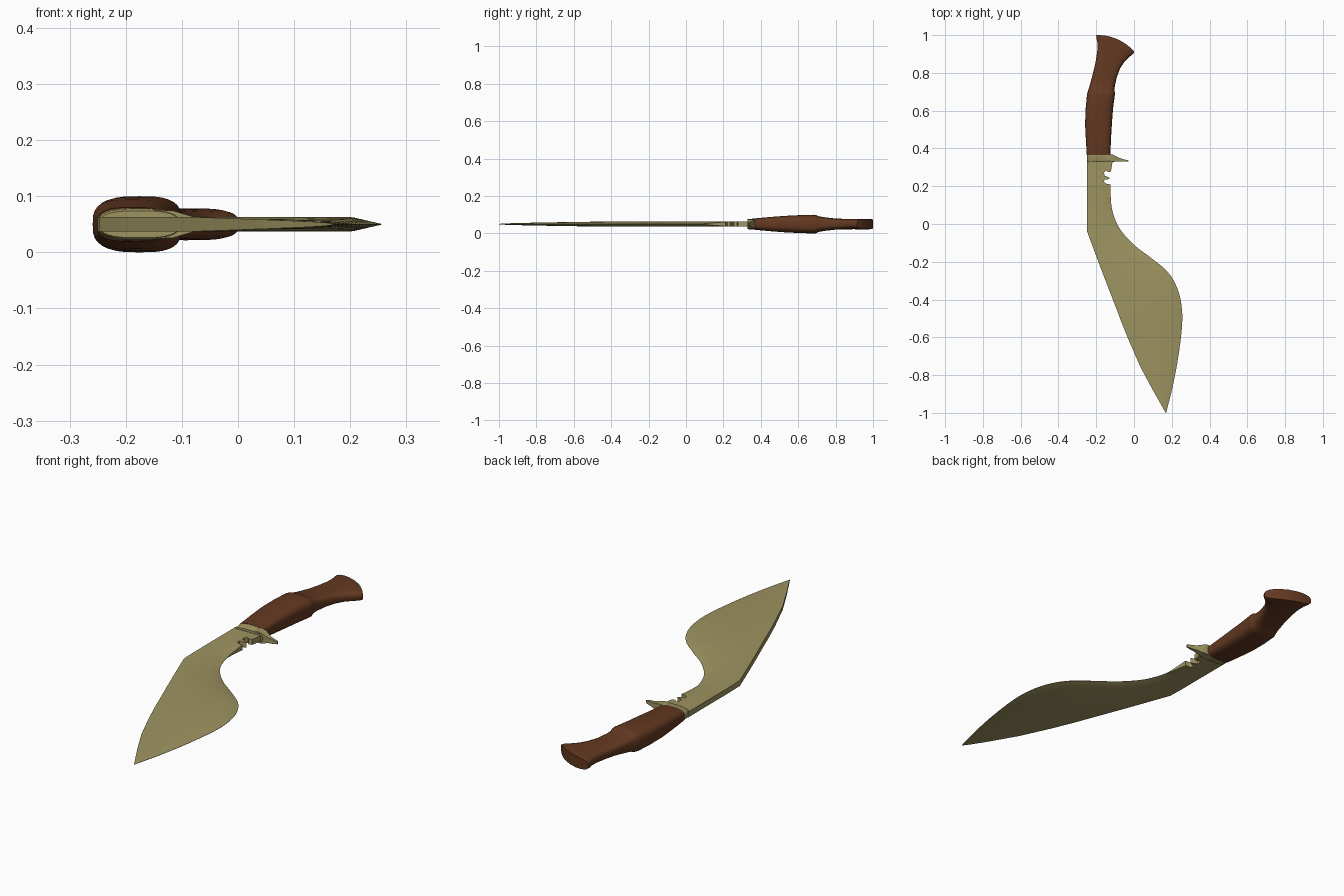
import bpy, bmesh, math
from mathutils import Vector

if "Cube" in bpy.data.objects:
    bpy.data.objects.remove(bpy.data.objects["Cube"])

ZC = 0.05  # height of the knife's middle plane


def material(name, rgb):
    m = bpy.data.materials.new(name)
    m.diffuse_color = (*rgb, 1)
    m.use_nodes = True
    m.node_tree.nodes["Principled BSDF"].inputs["Base Color"].default_value = m.diffuse_color
    return m


BRASS = material("dull brass", (0.34, 0.295, 0.118))
WOOD = material("brown wood", (0.125, 0.040, 0.015))


def finish(name, bm, mat, angle=30):
    bmesh.ops.recalc_face_normals(bm, faces=bm.faces)
    me = bpy.data.meshes.new(name)
    bm.to_mesh(me)
    bm.free()
    ob = bpy.data.objects.new(name, me)
    bpy.context.collection.objects.link(ob)
    me.materials.append(mat)
    bpy.ops.object.select_all(action='DESELECT')
    ob.select_set(True)
    bpy.context.view_layer.objects.active = ob
    bpy.ops.object.shade_smooth_by_angle(angle=math.radians(angle))
    return ob


def loft(name, rings, mat, angle=30, strip_caps=False):
    """Skin closed rings; strip_caps closes curved ends with quad strips."""
    bm = bmesh.new()
    rows = [[bm.verts.new(p) for p in r] for r in rings]
    n = len(rows[0])
    for a, b in zip(rows, rows[1:]):
        for i in range(n):
            j = (i + 1) % n
            bm.faces.new((a[i], a[j], b[j], b[i]))
    for r in (rows[0], rows[-1]):
        if strip_caps:
            for i in range(n // 2):
                quad = [r[i], r[i + 1], r[(n - i - 1) % n], r[(n - i) % n]]
                bm.faces.new(list(dict.fromkeys(quad)))
        else:
            bm.faces.new(r)
    return finish(name, bm, mat, angle)


def oval(left, right, hz, power=3.0, bulge=0.0, n=32):
    """Rounded-box section between a left and a right point in plan."""
    l, r = Vector((*left, ZC)), Vector((*right, ZC))
    mid, half = (l + r) / 2, (r - l) / 2
    out = Vector((-half.y, half.x, 0)).normalized()
    pts = []
    for i in range(n):
        a = 2 * math.pi * i / n
        c, s = math.cos(a), math.sin(a)
        t = math.copysign(abs(c) ** (2 / power), c)
        z = math.copysign(abs(s) ** (2 / power), s) if 0 < i != n // 2 else 0
        pts.append(mid + half * t + out * bulge * (1 - t * t) + Vector((0, 0, hz * z)))
    return pts


def catmull(p0, p1, p2, p3, t):
    return 0.5 * (2 * p1 + (p2 - p0) * t + (2 * p0 - 5 * p1 + 4 * p2 - p3) * t * t
                  + (3 * p1 - p0 - 3 * p2 + p3) * t ** 3)


# Blade: matching cutting-edge and spine points, from the guard to the tip
EDGE = [(-.125, .21), (-.12, .10), (-.1, .025), (-.065, -.04), (.005, -.115),
        (.085, -.175), (.175, -.25), (.225, -.33), (.25, -.42), (.255, -.53),
        (.235, -.70), (.205, -.86), (.17, -1.0)]
SPINE = [(-.25, .21), (-.25, .12), (-.25, .04), (-.248, -.04), (-.215, -.13),
         (-.185, -.21), (-.145, -.315), (-.108, -.41), (-.07, -.51), (-.03, -.61),
         (.033, -.755), (.1, -.88), (.168, -1.0)]
E = [Vector(p) for p in EDGE]
S = [Vector(p) for p in SPINE]
STEPS = 5
rings = []
for k in range((len(E) - 1) * STEPS + 1):
    i = min(k // STEPS, len(E) - 2)
    t = k / STEPS - i
    e = catmull(E[max(i - 1, 0)], E[i], E[i + 1], E[min(i + 2, len(E) - 1)], t)
    s = S[i].lerp(S[i + 1], t)
    h = 0.0012 + 0.0115 * min(1, max(0, (s.y + 1) / 0.5) ** 0.6)
    d = s - e
    b = e + d.normalized() * min(0.05, 0.4 * d.length)   # where the bevel begins
    he = max(0.0006, h * (1 - k / 6))                    # edge gets sharp past the notch
    he = min(he, h)
    rings.append([(s.x, s.y, ZC + h), (b.x, b.y, ZC + h), (e.x, e.y, ZC + he),
                  (e.x, e.y, ZC - he), (b.x, b.y, ZC - h), (s.x, s.y, ZC - h)])
loft("blade", rings, BRASS, 20)

# Blade base with the toothed notch
NOTCH = [(-.25, .34), (-.25, .21), (-.125, .21), (-.145, .212), (-.158, .222),
         (-.157, .236), (-.14, .236), (-.127, .243), (-.14, .25), (-.157, .256),
         (-.158, .272), (-.148, .284), (-.138, .274), (-.122, .278), (-.112, .34)]
bm = bmesh.new()
face = bm.faces.new([bm.verts.new((x, y, ZC - .0127)) for x, y in NOTCH])
up = bmesh.ops.extrude_face_region(bm, geom=[face])["geom"]
bmesh.ops.translate(bm, vec=(0, 0, .0254),
                    verts=[v for v in up if isinstance(v, bmesh.types.BMVert)])
finish("blade_base", bm, BRASS)

# Guard collar
loft("guard_collar", [oval((-.247, .328), (-.105, .328), .024, 2.8),
                      oval((-.25, .335), (-.10, .335), .028, 2.8),
                      oval((-.25, .368), (-.12, .368), .029, 2.8)], BRASS)

# Guard spur: x, low y, high y, half height
SPUR = [(-.15, .330, .368, .026), (-.115, .330, .368, .024), (-.095, .330, .358, .018),
        (-.075, .330, .349, .012), (-.05, .330, .341, .009), (-.03, .331, .337, .006)]
loft("guard_spur", [[(x, a, ZC - h), (x, b, ZC - h), (x, b, ZC + h), (x, a, ZC + h)]
                    for x, a, b, h in SPUR], BRASS)

# Handle: left point, right point, half height, end bulge
GRIP = [((-.25, .365), (-.125, .365), .030, 0), ((-.255, .45), (-.122, .45), .038, 0),
        ((-.259, .53), (-.117, .53), .044, 0), ((-.256, .61), (-.111, .61), .048, 0),
        ((-.249, .685), (-.102, .68), .050, 0), ((-.246, .697), (-.100, .692), .049, 0),
        ((-.241, .712), (-.104, .705), .042, 0), ((-.230, .75), (-.101, .735), .036, 0),
        ((-.214, .81), (-.090, .78), .030, 0), ((-.201, .87), (-.073, .825), .028, 0),
        ((-.194, .92), (-.050, .860), .0275, .008), ((-.194, .96), (-.022, .887), .028, .016),
        ((-.199, .985), (-.004, .901), .0285, .022), ((-.200, 1.0), (.001, .913), .027, .025)]
loft("handle", [oval(l, r, h, 3.2, b) for l, r, h, b in GRIP], WOOD, 35, True)
